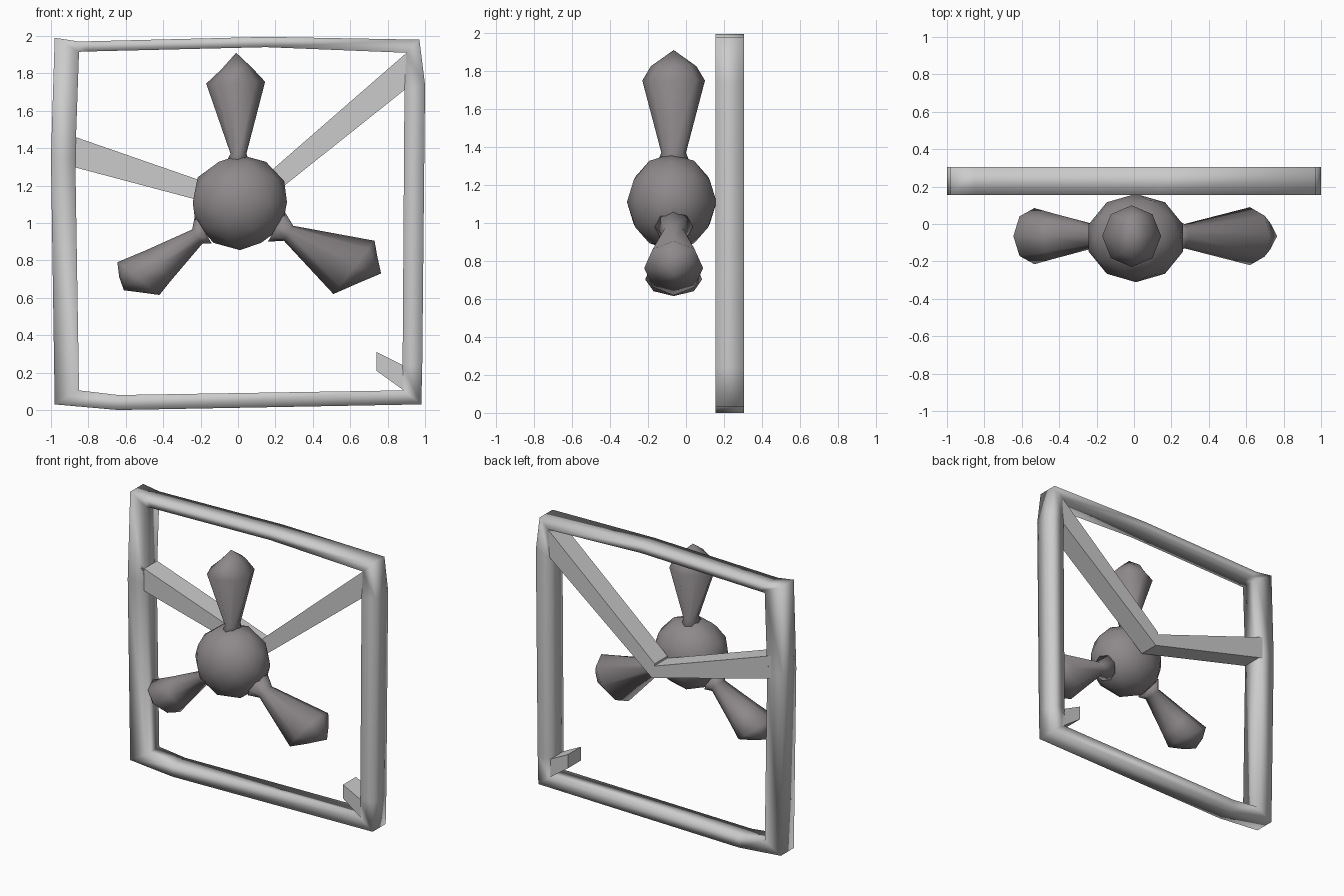
import bpy, math
from mathutils import Vector

if "Cube" in bpy.data.objects:
    bpy.data.objects.remove(bpy.data.objects["Cube"])

BACK, FRONT = 0.305, 0.155
HUB_Y = -0.065

dark = bpy.data.materials.new("dark_grey")
dark.diffuse_color = (0.27, 0.25, 0.255, 1)
dark.use_nodes = True
dark.node_tree.nodes["Principled BSDF"].inputs["Base Color"].default_value = dark.diffuse_color


def make(name, verts, faces, mat=None, smooth=True):
    me = bpy.data.meshes.new(name)
    me.from_pydata(verts, [], faces)
    me.update()
    ob = bpy.data.objects.new(name, me)
    bpy.context.collection.objects.link(ob)
    for p in me.polygons:
        p.use_smooth = smooth
    if mat:
        me.materials.append(mat)
    return ob


def ring_frame(name, outer, inner):
    """Closed box-section loop between matching outer and inner outlines."""
    n = len(outer)
    loops = [(outer, FRONT), (inner, FRONT), (inner, BACK), (outer, BACK)]
    verts = [(x, y, z) for pts, y in loops for x, z in pts]
    faces = []
    for k in range(4):
        m = (k + 1) % 4
        for i in range(n):
            j = (i + 1) % n
            faces.append((k * n + i, m * n + i, m * n + j, k * n + j))
    return make(name, verts, faces)


def plate(name, pts):
    """Outline in the xz plane (anticlockwise from the front), given frame depth."""
    n = len(pts)
    verts = [(x, y, z) for y in (FRONT, BACK) for x, z in pts]
    faces = [tuple(range(n)), tuple(range(2 * n - 1, n - 1, -1))]
    faces += [(i, n + i, n + (i + 1) % n, (i + 1) % n) for i in range(n)]
    ob = make(name, verts, faces)
    with bpy.context.temp_override(object=ob, active_object=ob, selected_objects=[ob],
                                   selected_editable_objects=[ob]):
        bpy.ops.object.shade_smooth_by_angle(angle=math.radians(40))
    return ob


def blade(name, sections, tip, sides=8):
    """Loft of oval rings; each section is (edge a, edge b, half depth)."""
    verts, faces = [], []
    for a, b, d in sections:
        a, b = Vector(a), Vector(b)
        c, h = (a + b) / 2, (a - b) / 2
        for i in range(sides):
            t = 2 * math.pi * i / sides
            p = c + h * math.cos(t)
            verts.append((p.x, HUB_Y + d * math.sin(t), p.y))
    for s in range(len(sections) - 1):
        for i in range(sides):
            j = (i + 1) % sides
            faces.append((s * sides + i, s * sides + j,
                          (s + 1) * sides + j, (s + 1) * sides + i))
    last = (len(sections) - 1) * sides
    verts.append((tip[0], HUB_Y, tip[1]))
    faces += [(last + i, last + (i + 1) % sides, len(verts) - 1) for i in range(sides)]
    faces.append(tuple(reversed(range(sides))))
    return make(name, verts, faces, dark)


# Slightly crooked square frame
outer = [(-0.98, 0.03), (-0.64, 0.0), (0.98, 0.03), (0.985, 0.24), (1.0, 1.74),
         (0.97, 1.98), (0.15, 1.995), (-0.85, 1.97), (-0.98, 1.99), (-1.0, 1.35)]
inner = [(-0.85, 0.105), (-0.64, 0.08), (0.885, 0.105), (0.88, 0.24), (0.89, 1.71),
         (0.90, 1.91), (0.15, 1.94), (-0.80, 1.917), (-0.85, 1.915), (-0.87, 1.35)]
ring_frame("frame", outer, inner)

# Struts meeting behind the hub, and a broken stub in the lower corner
plate("left_strut", [(-0.90, 1.305), (0.06, 1.05), (0.08, 1.13), (-0.90, 1.47)])
plate("right_strut", [(0.06, 1.05), (0.92, 1.735), (0.93, 1.935), (0.04, 1.16)])
plate("broken_stub", [(0.74, 0.21), (0.90, 0.095), (0.90, 0.23), (0.74, 0.31)])

# Faceted round hub
bpy.ops.mesh.primitive_ico_sphere_add(subdivisions=2, radius=1, location=(0.01, -0.075, 1.11))
hub = bpy.context.object
hub.name = "hub"
hub.scale = (0.265, 0.236, 0.255)
bpy.ops.object.shade_smooth()
hub.data.materials.append(dark)

# Three bulging, irregular blades
blade("top_blade", [((0.08, 1.28), (-0.09, 1.28), 0.10),
                    ((0.045, 1.37), (-0.04, 1.37), 0.065),
                    ((0.145, 1.755), (-0.17, 1.745), 0.165),
                    ((0.075, 1.83), (-0.09, 1.82), 0.12)], (-0.01, 1.91))
blade("right_blade", [((0.16, 0.90), (0.25, 1.06), 0.10),
                      ((0.245, 0.905), (0.295, 0.985), 0.065),
                      ((0.51, 0.62), (0.73, 0.905), 0.155),
                      ((0.635, 0.675), (0.745, 0.82), 0.10)], (0.765, 0.73))
blade("left_blade", [((-0.23, 1.04), (-0.14, 0.89), 0.10),
                     ((-0.245, 0.965), (-0.19, 0.89), 0.065),
                     ((-0.49, 0.855), (-0.36, 0.69), 0.12),
                     ((-0.645, 0.79), (-0.42, 0.615), 0.15),
                     ((-0.635, 0.71), (-0.53, 0.63), 0.09)], (-0.61, 0.64))
